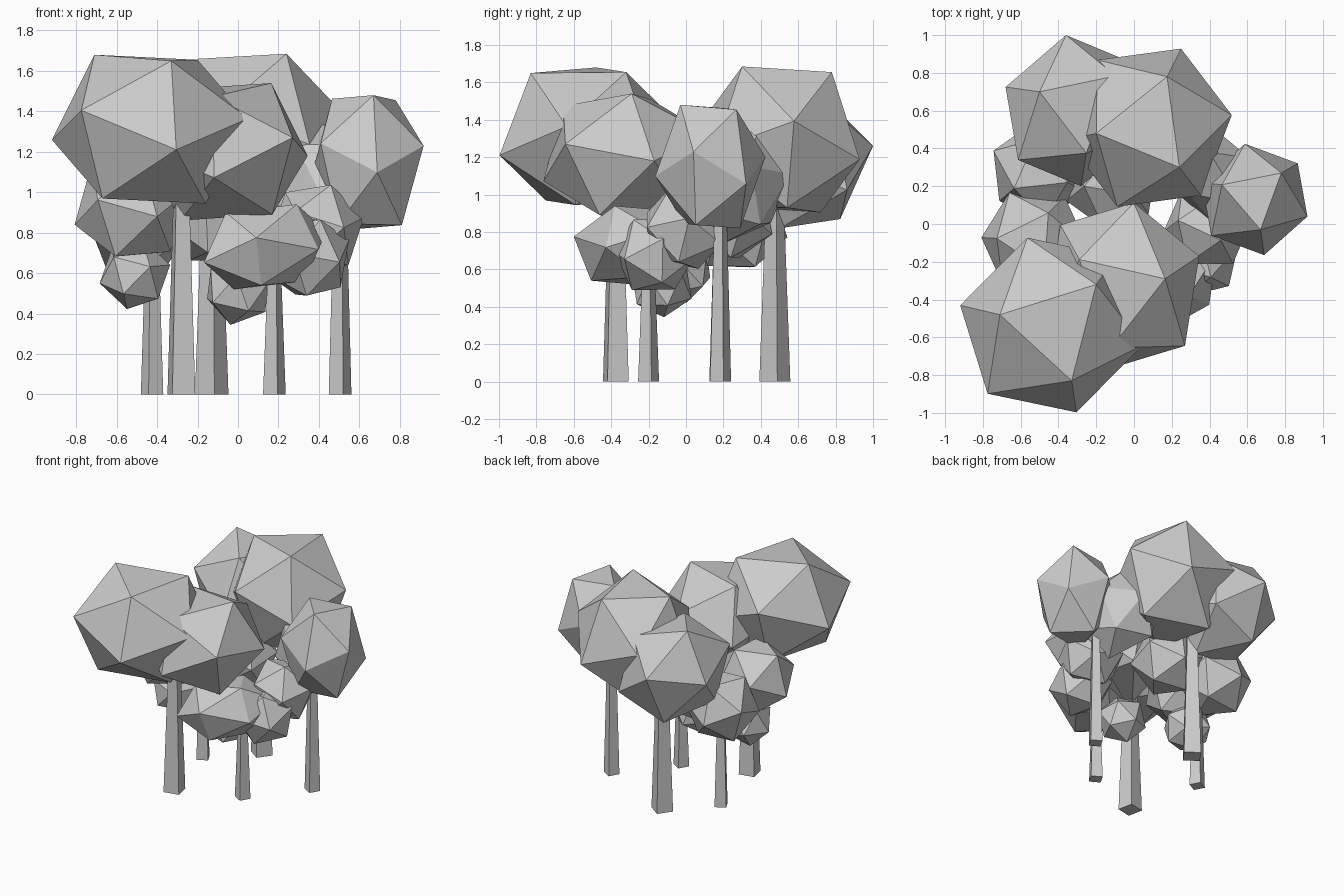
import bpy, bmesh
from math import radians
from mathutils import Matrix, Vector, Euler

if "Cube" in bpy.data.objects:
    bpy.data.objects.remove(bpy.data.objects["Cube"])


def make_object(name, bm):
    bmesh.ops.recalc_face_normals(bm, faces=bm.faces)
    mesh = bpy.data.meshes.new(name)
    bm.to_mesh(mesh)
    bm.free()
    obj = bpy.data.objects.new(name, mesh)
    bpy.context.collection.objects.link(obj)
    return obj


def faceted_crown(name, centre, corners):
    """Stretched icosahedron about centre with one face on the three corners."""
    bm = bmesh.new()
    bmesh.ops.create_icosphere(bm, subdivisions=1, radius=1)
    bm.faces.ensure_lookup_table()
    c = Vector(centre)
    src = Matrix([v.co for v in bm.faces[0].verts]).transposed()
    dst = Matrix([Vector(p) - c for p in corners]).transposed()
    m = dst @ src.inverted()
    for v in bm.verts:
        v.co = m @ v.co + c
    make_object(name, bm)


def round_crown(name, centre, radius, turn):
    """Regular icosahedron turned by Euler angles."""
    bm = bmesh.new()
    bmesh.ops.create_icosphere(bm, subdivisions=1, radius=radius)
    m = Matrix.Translation(centre) @ Euler(turn).to_matrix().to_4x4()
    bmesh.ops.transform(bm, matrix=m, verts=bm.verts)
    make_object(name, bm)


def trunk(name, x, y, r, h, turn):
    """Tapered square trunk, turned about its axis."""
    bm = bmesh.new()
    bmesh.ops.create_cone(bm, cap_ends=True, segments=4, radius1=r,
                          radius2=r * 0.5, depth=h)
    m = Matrix.Translation((x, y, h / 2)) @ Matrix.Rotation(radians(45 + turn), 4, 'Z')
    bmesh.ops.transform(bm, matrix=m, verts=bm.verts)
    make_object(name, bm)


# Trunks
trunk("front_trunk", -0.28, -0.375, 0.082, 1.15, 12)
trunk("left_trunk", -0.425, 0.18, 0.058, 0.9, 28)
trunk("back_trunk", -0.13, 0.475, 0.084, 1.15, 54)
trunk("small_trunk", 0.18, -0.2, 0.058, 0.75, 60)
trunk("right_trunk", 0.505, 0.185, 0.058, 1.1, 60)

# Upper foliage
faceted_crown("front_left_crown", (-.435, -.535, 1.312),
              [(-.33, -.83, 1.65), (-.71, -.48, 1.68), (-.20, -.32, 1.655)])
faceted_crown("front_right_crown", (-.06, -.325, 1.20),
              [(.165, -.29, 1.54), (.27, -.645, 1.27), (.345, -.17, 1.18)])
faceted_crown("back_crown", (.08, .51, 1.295),
              [(.175, .78, 1.655), (-.20, .48, 1.66), (.24, .30, 1.685)])
faceted_crown("back_left_crown", (-.32, .60, 1.19),
              [(-.36, 1.0, 1.26), (-.50, .70, 1.56), (-.68, .725, 1.20)])
faceted_crown("right_crown", (.638, .13, 1.15),
              [(.67, -.03, 1.48), (.78, .27, 1.455), (.918, .04, 1.23)])
faceted_crown("right_inner_crown", (.39, .28, 1.04),
              [(.40, .38, 1.35), (.61, .35, 1.15), (.36, .56, 1.11)])

# Lower foliage
faceted_crown("small_front_crown", (.135, -.33, .73),
              [(.09, -.60, .775), (-.06, -.43, .90), (.29, -.38, .94)])
round_crown("small_right_crown", (.39, -.01, .82), .24, (.4, .2, .3))
round_crown("small_under_crown", (.345, -.17, .68), .225, (.6, 0, .5))
round_crown("low_front_crown", (0, -.13, .515), .175, (.2, .1, .8))
round_crown("left_crown", (-.53, -.09, .92), .29, (.6, .1, .2))
round_crown("left_back_crown", (-.50, .28, .83), .27, (.6, .2, .9))
round_crown("low_left_crown", (-.51, -.03, .595), .18, (.2, .2, .1))
round_crown("middle_crown", (-.12, .22, .88), .26, (.5, .3, .6))
